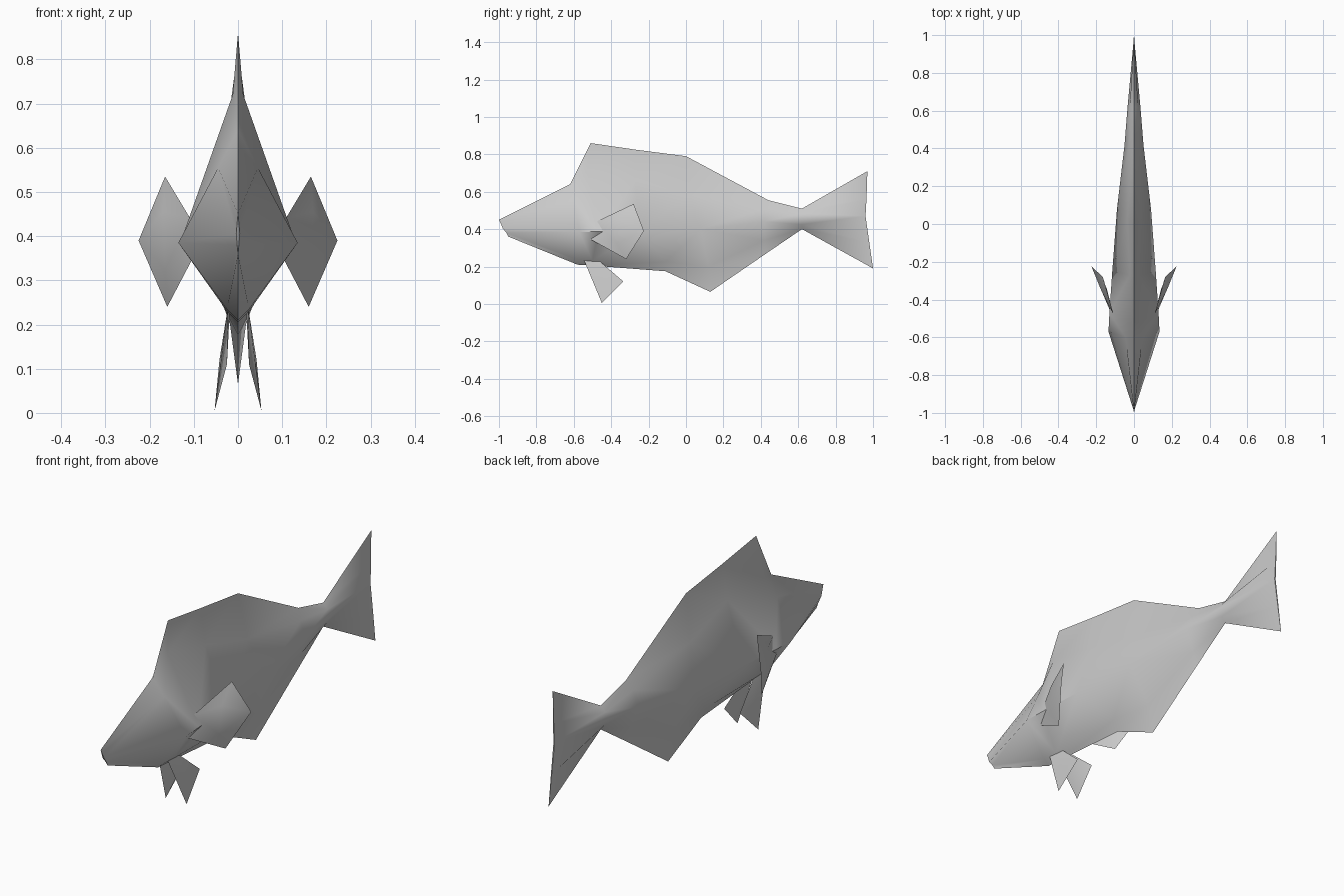
import bpy, bmesh, math

if "Cube" in bpy.data.objects:
    bpy.data.objects.remove(bpy.data.objects["Cube"])

grey = bpy.data.materials.new("fish grey")
grey.diffuse_color = (0.6, 0.6, 0.6, 1)
grey.use_nodes = True
grey.node_tree.nodes["Principled BSDF"].inputs["Base Color"].default_value = grey.diffuse_color


def make(name, verts, faces, angle=50):
    me = bpy.data.meshes.new(name)
    bm = bmesh.new()
    vs = [bm.verts.new(v) for v in verts]
    for f in faces:
        bm.faces.new([vs[i] for i in f])
    bmesh.ops.recalc_face_normals(bm, faces=bm.faces)
    bmesh.ops.triangulate(bm, faces=[f for f in bm.faces if len(f.verts) > 3],
                          quad_method='SHORT_EDGE')
    bm.to_mesh(me)
    bm.free()
    me.materials.append(grey)
    ob = bpy.data.objects.new(name, me)
    bpy.context.collection.objects.link(ob)
    bpy.ops.object.select_all(action='DESELECT')
    ob.select_set(True)
    bpy.context.view_layer.objects.active = ob
    bpy.ops.object.shade_smooth_by_angle(angle=math.radians(angle))
    return ob


# Body with keel fins and tail: half sections from ridge to belly (x, y, z)
sections = [
    [(0, -1, .45), (.002, -.99, .43), (.004, -.98, .405), (.002, -.96, .38), (0, -.95, .36)],
    [(0, -.62, .64), (.045, -.60, .555), (.135, -.57, .385), (.025, -.58, .235), (0, -.58, .21)],
    [(0, -.51, .86), (.012, -.53, .72), (.13, -.47, .387), (.025, -.5, .23), (0, -.5, .205)],
    [(0, -.27, .825), (.022, -.27, .66), (.115, -.25, .39), (.025, -.11, .225), (0, -.11, .175)],
    [(0, 0, .79), (.035, .02, .58), (.09, .08, .40), (.018, .12, .20), (0, .13, .065)],
    [(0, .44, .555), (.025, .42, .51), (.05, .42, .44), (.014, .42, .34), (0, .42, .264)],
    [(0, .62, .51), (.022, .62, .485), (.034, .62, .455), (.02, .62, .425), (0, .62, .40)],
    [(0, .97, .71), (.002, .965, .56), (.003, .96, .47), (.002, .98, .33), (0, 1, .19)],
]
verts, faces, n = [], [], 8
for s in sections:
    verts += s + [(-x, y, z) for x, y, z in s[3:0:-1]]
for k in range(len(sections) - 1):
    for i in range(n):
        j = (i + 1) % n
        faces.append((k * n + i, k * n + j, k * n + n + j, k * n + n + i))
last = (len(sections) - 1) * n
faces += [tuple(range(n)), tuple(range(last, last + n))]
make("body", verts, faces)

# Paired fins, built for each side
for side, label in ((1, "right"), (-1, "left")):
    # Pectoral fin: three-pointed fan with a thin wedge section
    outer = [(.108, -.48, .44), (.165, -.28, .535), (.225, -.225, .39),
             (.16, -.32, .24), (.105, -.51, .345)]
    folds = [(.17, -.36, .455), (.165, -.37, .325)]
    back = [(.15, -.33, .455), (.145, -.34, .325)]
    pts = [(side * x, y, z) for x, y, z in outer + folds + back]
    fan = []
    for a, b in ((5, 6), (7, 8)):
        fan += [(0, 1, a), (1, 2, a), (a, 2, b), (2, 3, b), (3, 4, b), (4, 0, a, b)]
    make(label + "_pectoral_fin", pts, fan)

    # Pelvic fin: leaf hanging below the belly
    pelvic = [(.022, -.55, .245), (.053, -.45, .005), (.040, -.335, .12),
              (.018, -.48, .245), (.042, -.43, .12), (.025, -.40, .11)]
    pts = [(side * x, y, z) for x, y, z in pelvic]
    leaf = [(0, 1, 4), (1, 2, 4), (2, 3, 4), (3, 0, 4),
            (1, 0, 5), (2, 1, 5), (3, 2, 5), (0, 3, 5)]
    make(label + "_pelvic_fin", pts, leaf)
